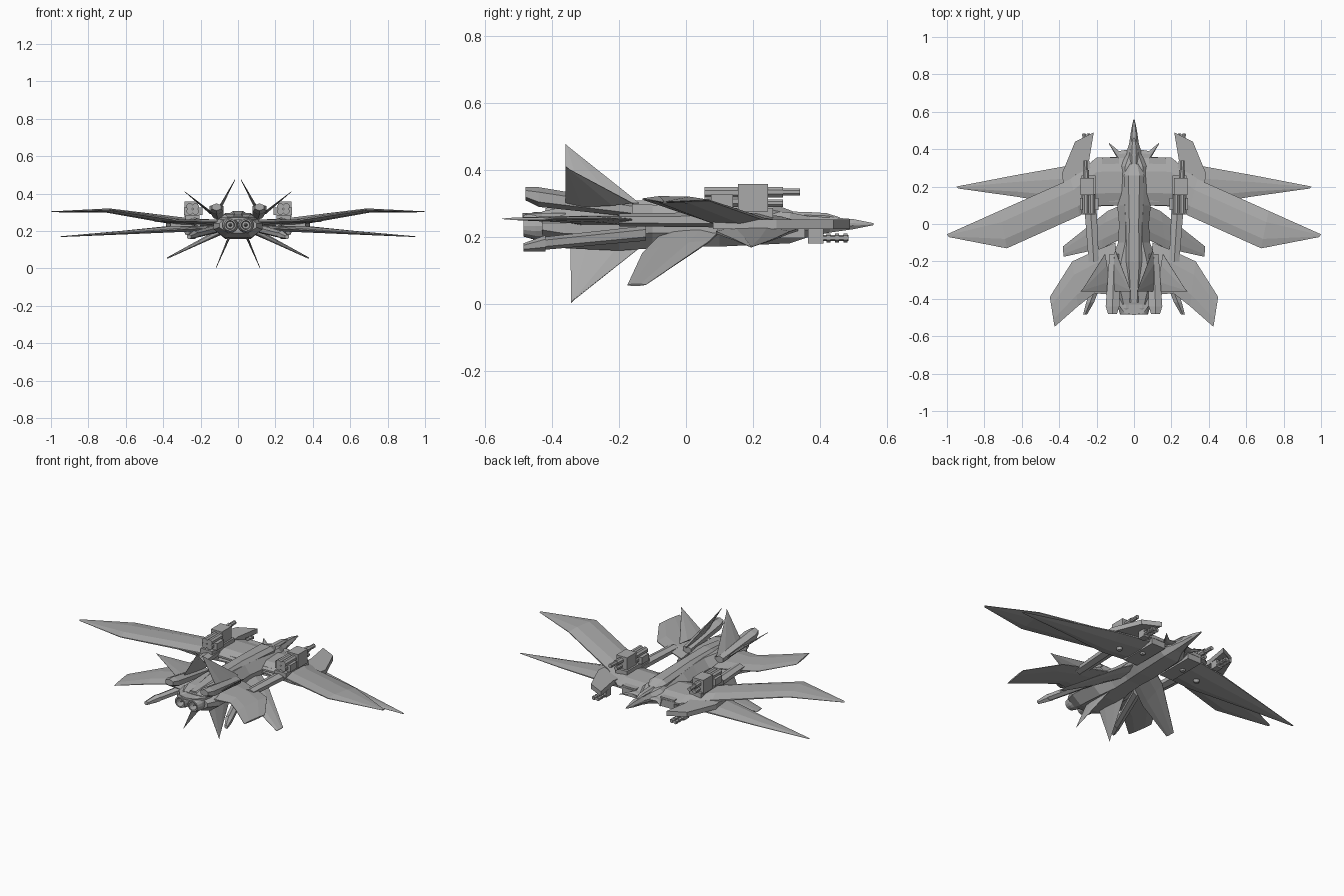
import bpy, bmesh, math
from mathutils import Vector

if "Cube" in bpy.data.objects:
    bpy.data.objects.remove(bpy.data.objects["Cube"])

hull = bpy.data.materials.new("hull_grey")
hull.diffuse_color = (0.4, 0.4, 0.4, 1)
hull.use_nodes = True
hull.node_tree.nodes["Principled BSDF"].inputs["Base Color"].default_value = hull.diffuse_color


def finish(name, bm, mirror=True):
    bmesh.ops.recalc_face_normals(bm, faces=bm.faces)
    me = bpy.data.meshes.new(name)
    bm.to_mesh(me)
    bm.free()
    me.materials.append(hull)
    ob = bpy.data.objects.new(name, me)
    bpy.context.collection.objects.link(ob)
    if mirror:
        ob.modifiers.new("mirror", 'MIRROR').use_mirror_merge = False
    return ob


def loft(name, rings, mirror=True):
    """Skin a row of equal-length point rings and cap both ends."""
    bm = bmesh.new()
    rows = [[bm.verts.new(p) for p in r] for r in rings]
    n = len(rows[0])
    for a, b in zip(rows, rows[1:]):
        for i in range(n):
            j = (i + 1) % n
            bm.faces.new((a[i], a[j], b[j], b[i]))
    bm.faces.new(rows[0])
    bm.faces.new(rows[-1])
    return finish(name, bm, mirror)


def blade(name, sections):
    """Wing or fin: sections of (leading point, trailing point, thickness)."""
    mids = [(Vector(a) + Vector(b)) / 2 for a, b, t in sections]
    rings = []
    for i, (a, b, t) in enumerate(sections):
        a, b = Vector(a), Vector(b)
        span = mids[min(i + 1, len(mids) - 1)] - mids[max(i - 1, 0)]
        n = span.cross(a - b).normalized() * t / 2
        f, r = a.lerp(b, 0.3), a.lerp(b, 0.75)
        e = n * 0.2
        rings.append([a + e, f + n, r + n, b + e, b - e, r - n, f - n, a - e])
    return loft(name, rings)


def tube(name, start, end, r0, r1=None, sides=8, mirror=True, squash=1.0):
    """Straight tube running mostly along y."""
    r1 = r0 if r1 is None else r1
    rings = []
    for p, r in ((start, r0), (end, r1)):
        rings.append([(p[0] + r * math.cos((i + .5) * math.tau / sides), p[1],
                       p[2] + r * squash * math.sin((i + .5) * math.tau / sides)) for i in range(sides)])
    return loft(name, rings, mirror)


def box(name, x, y, z):
    rings = [[(x[0], q, z[0]), (x[1], q, z[0]), (x[1], q, z[1]), (x[0], q, z[1])] for q in y]
    return loft(name, rings)


def plate(name, outline, z, t):
    return loft(name, [[(x, y, z + s * t / 2) for x, y in outline] for s in (-1, 1)])


def body(name, stations):
    """Eight-sided hull: stations of (y, half width, bottom, top)."""
    rings = []
    for y, w, b, t in stations:
        h = t - b
        rings.append([(w * .55, y, b), (w, y, b + h * .35), (w, y, b + h * .6), (w * .55, y, t),
                      (-w * .55, y, t), (-w, y, b + h * .6), (-w, y, b + h * .35), (-w * .55, y, b)])
    return loft(name, rings, False)


# Hull, canopy and spine
body("fuselage", [(.56, .003, .234, .24), (.5, .016, .222, .252), (.43, .026, .212, .258), (.37, .045, .2, .26),
                  (.31, .085, .18, .272), (.1, .09, .17, .285), (0, .08, .17, .29), (-.1, .085, .165, .295),
                  (-.2, .125, .158, .295), (-.36, .13, .165, .29), (-.43, .1, .19, .275)])
body("canopy", [(.46, .006, .25, .257), (.42, .018, .25, .27), (.37, .022, .25, .273), (.3, .02, .25, .275)])
body("spine", [(.32, .03, .25, .275), (.26, .055, .25, .298), (0, .045, .26, .308),
               (-.2, .05, .26, .308), (-.42, .03, .25, .285)])
blade("nose_canard", [((.02, .4, .235), (.02, .34, .235), .015), ((.08, .39, .235), (.08, .335, .235), .012),
                      ((.135, .435, .235), (.132, .425, .235), .004)])

# Main wings, two pairs
blade("upper_wing", [((0, .36, .235), (0, .1, .235), .05), ((.2, .355, .235), (.2, .1, .24), .05),
                     ((.34, .24, .25), (.29, .045, .255), .04), ((.72, .07, .308), (.68, -.13, .312), .02),
                     ((1, -.055, .303), (.99, -.07, .303), .005)])
blade("lower_wing", [((.05, .35, .225), (.05, .1, .225), .04), ((.36, .31, .212), (.3, .09, .212), .035),
                     ((.65, .258, .19), (.62, .145, .19), .018), ((.95, .2, .17), (.94, .19, .17), .004)])
plate("shoulder_panel", [(.215, .49), (.315, .44), (.385, .27), (.36, .08), (.2, .1), (.24, .34)], .237, .028)
box("intake", (.08, .17), (.355, .12), (.195, .25))

# Booms joining the wings and the tailplanes
tube("boom", (.235, .12, .25), (.215, -.2, .25), .038, .032, 6, squash=.6)

# Tail surfaces
blade("tailplane", [((.1, -.1, .248), (.1, -.38, .248), .03), ((.2, -.14, .25), (.21, -.37, .25), .024),
                    ((.33, -.2, .252), (.3, -.44, .252), .018), ((.45, -.39, .253), (.425, -.55, .253), .008)])
blade("lower_fin", [((.07, .1, .215), (.07, -.08, .2), .03), ((.14, .07, .185), (.17, -.13, .15), .02),
                    ((.38, -.12, .056), (.375, -.175, .055), .006)])
blade("inner_dorsal_fin", [((.1, -.14, .3), (.125, -.36, .29), .012), ((.02, -.35, .465), (.015, -.36, .477), .003)])
blade("outer_dorsal_fin", [((.155, -.16, .3), (.13, -.36, .29), .012), ((.275, -.35, .402), (.285, -.36, .41), .003)])
blade("ventral_fin", [((.05, -.14, .165), (.04, -.345, .18), .012), ((.114, -.335, .012), (.118, -.343, .001), .003)])

# Boosters around the tail
tube("upper_booster", (.105, -.16, .28), (.115, -.44, .318), .03, .042, 6, squash=.7)
tube("upper_booster_tip", (.115, -.44, .318), (.115, -.48, .328), .042, .028, 6, squash=.7)
tube("lower_booster", (.12, -.12, .21), (.235, -.42, .18), .028, .024, 6, squash=.8)
tube("lower_booster_tip", (.235, -.42, .18), (.262, -.485, .168), .024, .012, 6)

# Engine nozzles, each a hollow stepped bell with a centre cone
rings = []
for y, r in ((-.38, .036), (-.42, .042), (-.45, .042), (-.485, .032), (-.485, .024), (-.44, .02)):
    rings.append([(.042 + r * math.cos(i * math.tau / 16), y, .232 + r * math.sin(i * math.tau / 16))
                  for i in range(16)])
loft("engine_nozzle", rings)
tube("nozzle_cone", (.042, -.43, .232), (.042, -.475, .232), .012, .002, 10)
plate("engine_shroud", [(0, -.36), (.1, -.36), (.085, -.43), (.05, -.475), (0, -.488)], .265, .012)

# Cannons on top of the wings
box("cannon_mount", (.205, .28), (.05, .26), (.255, .285))
box("cannon_housing", (.215, .285), (.155, .245), (.275, .357))
for i in range(4):
    a = math.pi / 4 + i * math.pi / 2
    x, z = .242 + .022 * math.cos(a), .318 + .018 * math.sin(a)
    tube("cannon_chamber", (x, .055, z), (x, .16, z), .018)
box("cannon_side_block", (.19, .29), (.075, .14), (.285, .325))
tube("cannon_barrel", (.256, .24, .333), (.26, .34, .333), .012)
tube("cannon_sleeve", (.255, .24, .333), (.257, .29, .333), .017)
tube("cannon_under_barrel", (.255, .24, .3), (.257, .29, .3), .012)

# Small guns under the shoulder panels
box("gun_mount", (.235, .275), (.365, .41), (.18, .23))
for x in (.243, .267):
    tube("gun_barrel", (x, .4, .196), (x, .485, .196), .009, sides=6)
    for y in (.42, .445, .47):
        tube("gun_collar", (x, y, .196), (x, y + .012, .196), .013, sides=6)

# Round sensor studs on the underside
for x, y, z in ((.14, .24, .198), (.27, .2, .194)):
    loft("belly_stud", [[(x + r * math.cos(i * math.tau / 10), y + r * math.sin(i * math.tau / 10), h)
                         for i in range(10)] for r, h in ((.02, z + .01), (.012, z - .012))])
